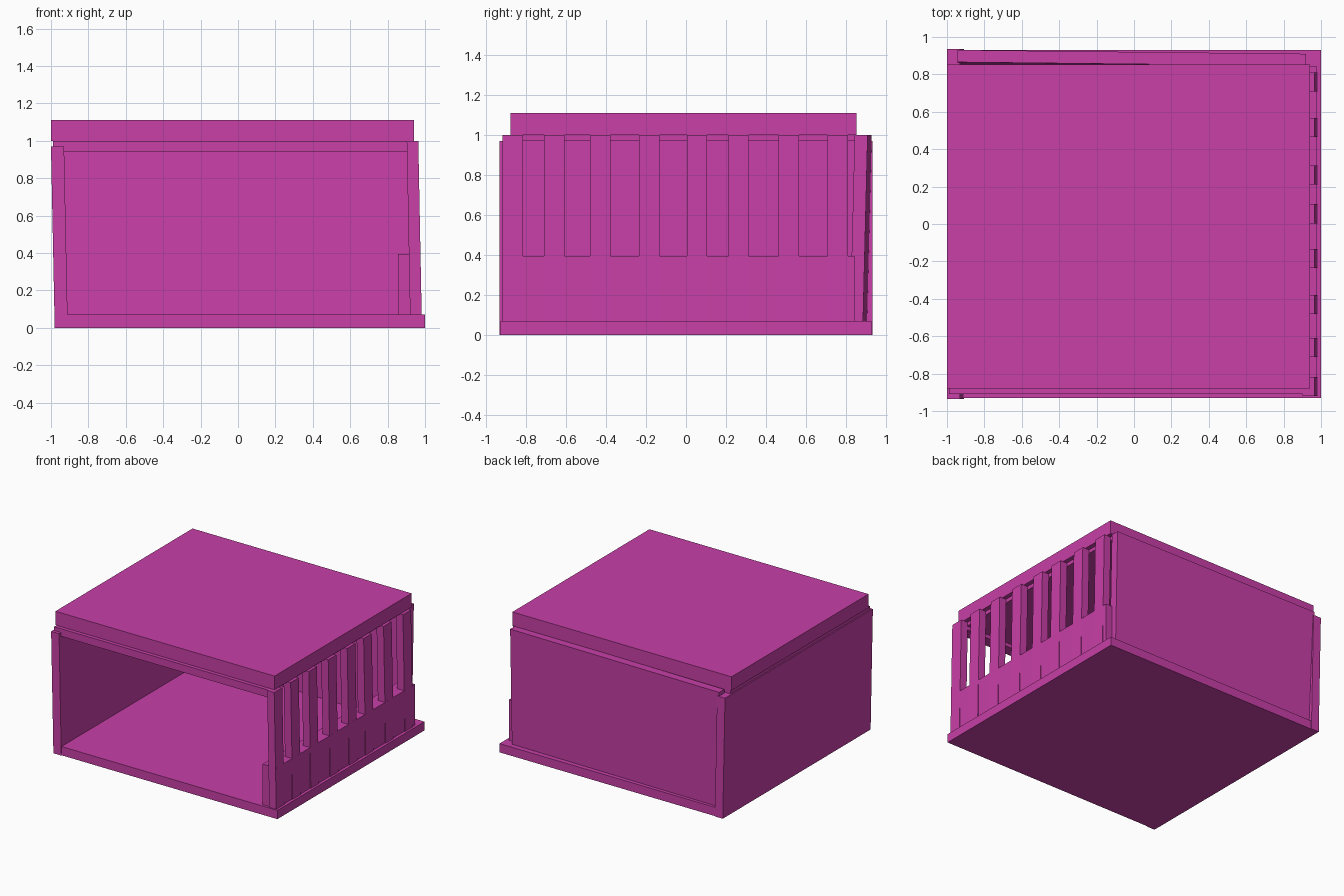
import bpy, bmesh

if "Cube" in bpy.data.objects:
    bpy.data.objects.remove(bpy.data.objects["Cube"])

mat = bpy.data.materials.new("magenta")
mat.diffuse_color = (0.58, 0.05, 0.39, 1.0)
mat.use_nodes = True
mat.node_tree.nodes["Principled BSDF"].inputs["Base Color"].default_value = mat.diffuse_color


def board(name, x, y, z, lean=(0, 0), skew=0):
    """Box from (min, max) ranges; lean shifts the top, skew turns it in plan."""
    bm = bmesh.new()
    bmesh.ops.create_cube(bm, size=1)
    for v in bm.verts:
        t = v.co.z + 0.5
        px = x[0] + (v.co.x + 0.5) * (x[1] - x[0])
        py = y[0] + (v.co.y + 0.5) * (y[1] - y[0])
        v.co = (px + lean[0] * t, py + lean[1] * t + skew * px,
                z[0] + t * (z[1] - z[0]))
    mesh = bpy.data.meshes.new(name)
    bm.to_mesh(mesh)
    bm.free()
    mesh.materials.append(mat)
    ob = bpy.data.objects.new(name, mesh)
    bpy.context.collection.objects.link(ob)
    return ob


# Floor and the two layers of the roof
board("floor", (-0.93, 1.0), (-0.93, 0.93), (0, 0.07))
board("roof", (-1.0, 0.94), (-0.88, 0.853), (1.0, 1.11))
board("ceiling", (-0.99, 0.905), (-0.88, 0.85), (0.97, 1.0))
board("front_beam", (-0.99, 0.905), (-0.91, -0.82), (0.94, 1.0))

# Solid walls, slightly leaning
board("left_wall", (-0.98, -0.91), (-0.935, 0.935), (0, 0.97), lean=(-0.02, 0))
board("back_wall", (-0.945, 0.92), (0.832, 0.897), (0.07, 1.0),
      lean=(0, 0.023), skew=-0.011)

# Right side: low panel with a row of upright slats
board("right_panel", (0.855, 0.976), (-0.91, 0.845), (0.07, 0.395))
for i, y in enumerate((-0.868, -0.66, -0.43, -0.185, 0.055, 0.263, 0.515, 0.76)):
    board(f"slat_{i + 1}", (0.92, 0.982), (y - 0.051, y + 0.051), (0.07, 1.0),
          lean=(-0.018, 0))
